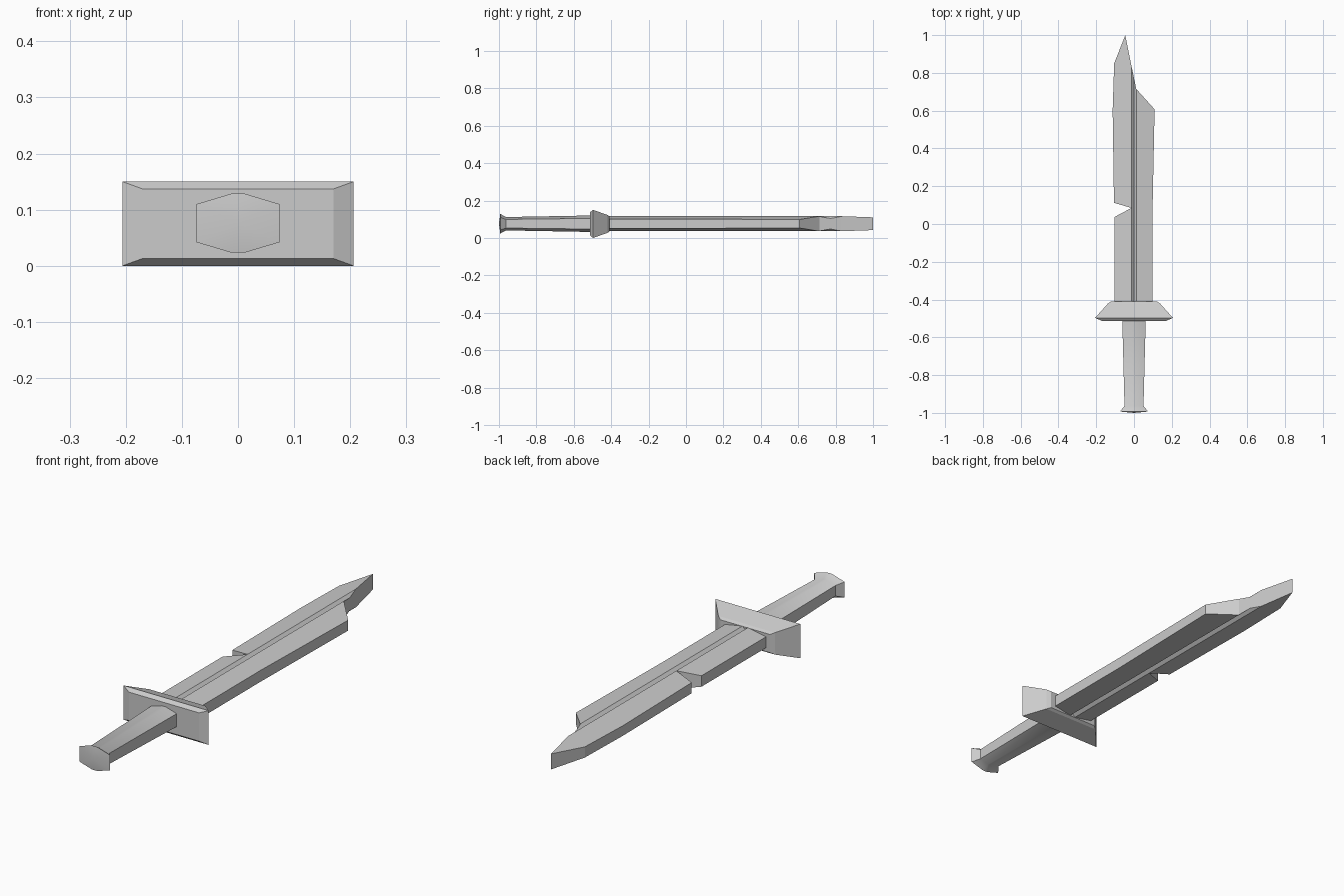
import bpy, bmesh

if "Cube" in bpy.data.objects:
    bpy.data.objects.remove(bpy.data.objects["Cube"])

ZC = 0.076  # height of the sword's mid plane


def make_object(name, bm):
    bmesh.ops.recalc_face_normals(bm, faces=bm.faces)
    mesh = bpy.data.meshes.new(name)
    bm.to_mesh(mesh)
    bm.free()
    obj = bpy.data.objects.new(name, mesh)
    bpy.context.collection.objects.link(obj)
    return obj


def loft(name, rings, cap_point=None):
    """Skin a list of closed rings; optionally close the start with a point."""
    bm = bmesh.new()
    loops = [[bm.verts.new(p) for p in ring] for ring in rings]
    for a, b in zip(loops, loops[1:]):
        for i in range(len(a)):
            j = (i + 1) % len(a)
            bm.faces.new((a[i], a[j], b[j], b[i]))
    if cap_point:
        tip = bm.verts.new(cap_point)
        for i in range(len(loops[0])):
            bm.faces.new((loops[0][i], loops[0][(i + 1) % len(loops[0])], tip))
    else:
        bm.faces.new(loops[0])
    bm.faces.new(loops[-1])
    return make_object(name, bm)


# Blade: grooved section swept along y, trimmed to the broken outline
upper = [(-0.13, 0.019), (-0.013, 0.040), (0, 0.028), (0.013, 0.040), (0.13, 0.019)]
section = upper + [(x, -z) for x, z in reversed(upper)]
blade = loft("blade", [[(x, y, ZC + z) for x, z in section] for y in (-0.43, 1.05)])

outline = [(-0.102, -0.42), (-0.102, 0.038), (-0.013, 0.085), (-0.106, 0.112),
           (-0.113, 0.60), (-0.105, 0.85), (-0.046, 1.0), (-0.012, 0.83),
           (0.012, 0.715), (0.109, 0.607), (0.097, 0.02), (0.097, -0.42)]
cutter = loft("blade_outline", [[(x, y, z) for x, y in outline] for z in (-0.1, 0.3)])
cutter.hide_render = True
cutter.hide_viewport = True
trim = blade.modifiers.new("trim", 'BOOLEAN')
trim.operation = 'INTERSECT'
trim.solver = 'EXACT'
trim.object = cutter


# Guard: stacked rectangles (y, half width, half height)
def rectangle(y, w, h):
    return [(sx * w, y, 0.075 + sz * h) for sx, sz in ((-1, -1), (1, -1), (1, 1), (-1, 1))]


guard_steps = [(-0.513, 0.17, 0.062), (-0.497, 0.206, 0.075),
               (-0.42, 0.137, 0.048), (-0.409, 0.12, 0.04)]
loft("guard", [rectangle(*s) for s in guard_steps])


# Grip and pommel: flat-sided oval rings (y, scale), closed by a shallow point
oval = [(-0.074, -0.034), (-0.012, -0.0525), (0.012, -0.0525), (0.074, -0.034),
        (0.074, 0.034), (0.012, 0.0525), (-0.012, 0.0525), (-0.074, 0.034)]
grip_steps = [(-0.993, 1.0), (-0.963, 0.68), (-0.505, 0.84)]
grip = loft("grip_and_pommel",
            [[(x * s, y, ZC + z * s) for x, z in oval] for y, s in grip_steps],
            cap_point=(0, -1.0, ZC))
bpy.ops.object.select_all(action='DESELECT')
grip.select_set(True)
bpy.context.view_layer.objects.active = grip
bpy.ops.object.shade_smooth_by_angle(angle=0.6)
